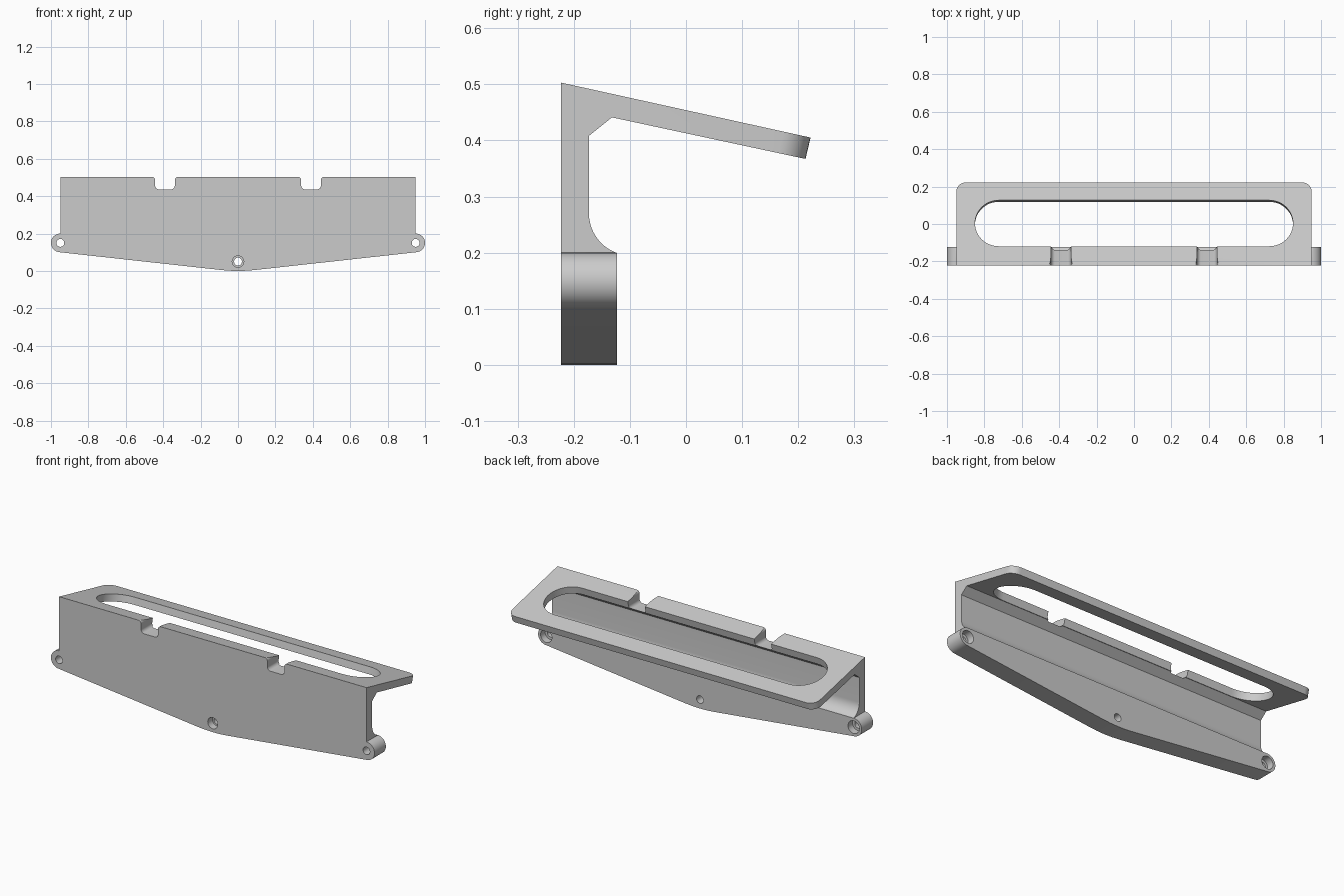
import bpy, bmesh
from math import sin, cos, radians, atan2, pi
from mathutils import Matrix, Vector

cube = bpy.data.objects.get("Cube")
if cube:
    bpy.data.objects.remove(cube, do_unlink=True)

grey = bpy.data.materials.new("plain_grey")
grey.use_nodes = True
colour = (0.6, 0.6, 0.6, 1)
grey.diffuse_color = colour
grey.node_tree.nodes["Principled BSDF"].inputs["Base Color"].default_value = colour


def arc(cx, cy, r, start, end, steps=8):
    angles = [radians(start + (end - start) * i / steps) for i in range(steps + 1)]
    return [(cx + r * cos(a), cy + r * sin(a)) for a in angles]


def prism(name, points, place, depth):
    """Extrude an outline, placed in space by a function, along a vector."""
    bm = bmesh.new()
    face = bm.faces.new([bm.verts.new(place(u, v)) for u, v in points])
    new = bmesh.ops.extrude_face_region(bm, geom=[face])["geom"]
    verts = [g for g in new if isinstance(g, bmesh.types.BMVert)]
    bmesh.ops.translate(bm, verts=verts, vec=Vector(depth))
    bmesh.ops.recalc_face_normals(bm, faces=bm.faces)
    mesh = bpy.data.meshes.new(name)
    bm.to_mesh(mesh)
    bm.free()
    mesh.materials.append(grey)
    obj = bpy.data.objects.new(name, mesh)
    bpy.context.collection.objects.link(obj)
    return obj


def combine(obj, tool, operation):
    tool.hide_render = True
    bpy.ops.object.select_all(action='DESELECT')
    bpy.context.view_layer.objects.active = obj
    obj.select_set(True)
    mod = obj.modifiers.new(operation, 'BOOLEAN')
    mod.object, mod.operation, mod.solver = tool, operation, 'EXACT'
    bpy.ops.object.modifier_apply(modifier=mod.name)
    bpy.data.objects.remove(tool, do_unlink=True)


def drill(x, z, r, y0, y1):
    tool = prism("drill", arc(x, z, r, 0, 350, 35), lambda u, v: (u, y0, v), (0, y1 - y0, 0))
    combine(bracket, tool, 'DIFFERENCE')


FRONT, WALL, LEDGE = -0.223, -0.173, -0.123

# Side profile: thick lower beam, concave fillet, thin wall, sloping shelf
side = [(FRONT, -0.05), (LEDGE, -0.05), (LEDGE, 0.2)]
side += arc(-0.098, 0.27, 0.075, 250, 180, 10)
side += [(WALL, 0.408), (-0.132, 0.441), (0.213, 0.367), (0.222, 0.405), (FRONT, 0.503)]
bracket = prism("bracket", side, lambda u, v: (-1.1, u, v), (2.2, 0, 0))

# Front outline: tapered base, round end lugs, two rounded notches on top
half = [(0.045, 0.00125), (0.09, 0.005)]
half += arc(0.95, 0.15, 0.05, -84, 90, 20) + [(0.95, 0.6), (0.46, 0.6)]
half += arc(0.46, 0.486, 0.017, 90, 180) + arc(0.423, 0.456, 0.02, 0, -90)
half += arc(0.358, 0.456, 0.02, -90, -180) + arc(0.321, 0.486, 0.017, 0, 90) + [(0.321, 0.6)]
outline = [(0, 0)] + half + [(-x, z) for x, z in reversed(half)]
combine(bracket, prism("outline", outline, lambda u, v: (u, -0.5, v), (0, 1, 0)), 'INTERSECT')

# Long slot, cut square to the sloping shelf
slope = atan2(0.098, 0.445)
tilt = Matrix.Translation((0, 0.004, 0.453)) @ Matrix.Rotation(-slope, 4, 'X')
R = 0.126
slot = arc(0.85 - R, 0, R, -90, 90, 24) + arc(R - 0.85, 0, R, 90, 270, 24)
depth = tilt.to_3x3() @ Vector((0, 0, -0.2))
combine(bracket, prism("slot", slot, lambda u, v: tilt @ Vector((u, v, 0.1)), depth), 'DIFFERENCE')

# Screw holes: lugs counterbored from the back, centre from the front
for x in (-0.95, 0.95):
    drill(x, 0.15, 0.021, -0.4, 0.1)
    drill(x, 0.15, 0.035, LEDGE - 0.04, 0.1)
drill(0, 0.05, 0.021, -0.4, 0.1)
drill(0, 0.05, 0.031, -0.4, FRONT + 0.04)

# Rounded free corners of the shelf
bm = bmesh.new()
bm.from_mesh(bracket.data)
corners = [e for e in bm.edges
           if all(v.co.y > 0.2 and abs(v.co.x) > 0.94 for v in e.verts)
           and abs(e.verts[0].co.z - e.verts[1].co.z) > 0.02]
bmesh.ops.bevel(bm, geom=corners, offset=0.05, segments=8, profile=0.5, affect='EDGES')
bm.to_mesh(bracket.data)
bm.free()

bpy.ops.object.select_all(action='DESELECT')
bracket.select_set(True)
bpy.context.view_layer.objects.active = bracket
bpy.ops.object.shade_smooth_by_angle(angle=radians(30))
